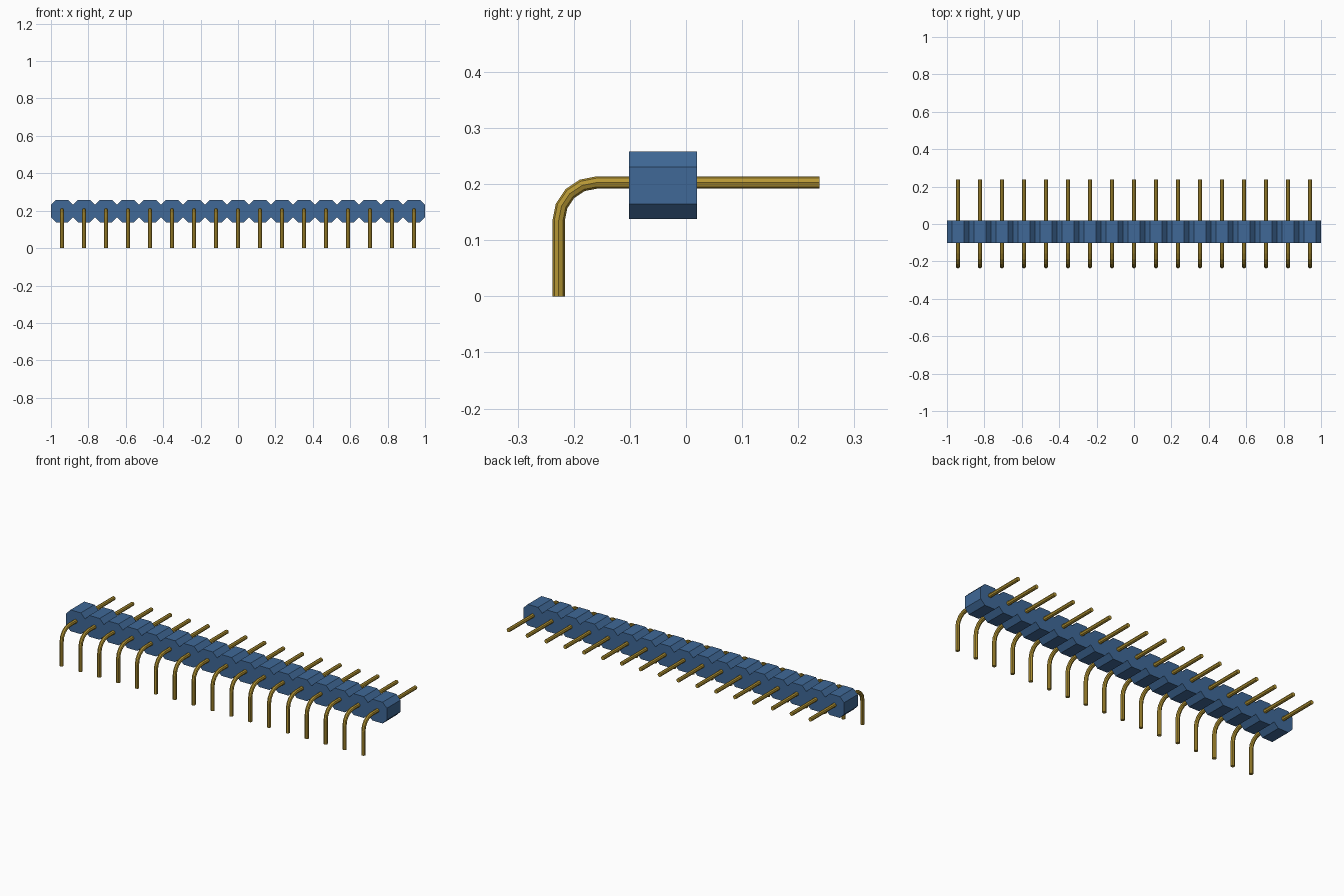
import bpy, bmesh
from math import sin, cos, pi
from mathutils import Vector

cube = bpy.data.objects.get("Cube")
if cube:
    bpy.data.objects.remove(cube, do_unlink=True)

COUNT = 17
PITCH = 2 / COUNT


def make_material(name, rgb):
    mat = bpy.data.materials.new(name)
    mat.use_nodes = True
    mat.diffuse_color = (*rgb, 1)
    mat.node_tree.nodes["Principled BSDF"].inputs["Base Color"].default_value = (*rgb, 1)
    return mat


def make_object(name, bm, mat):
    bmesh.ops.recalc_face_normals(bm, faces=bm.faces[:])
    mesh = bpy.data.meshes.new(name)
    bm.to_mesh(mesh)
    bm.free()
    mesh.materials.append(mat)
    obj = bpy.data.objects.new(name, mesh)
    bpy.context.collection.objects.link(obj)
    return obj


blue = make_material("blue plastic", (0.05, 0.14, 0.31))
gold = make_material("gold metal", (0.47, 0.31, 0.035))

# Housing: one scalloped strip, the octagon outline repeated along x
FRONT, BACK = -0.102, 0.02
MID, HALF_H, FLAT, SIDE = 0.198, 0.06, 0.032, 0.033
upper = [(-1, SIDE)]
for i in range(COUNT):
    cx = -1 + PITCH * (i + 0.5)
    upper += [(cx - FLAT, HALF_H), (cx + FLAT, HALF_H), (cx + PITCH / 2, SIDE)]
outline = upper + [(x, -h) for x, h in reversed(upper)]
bm = bmesh.new()
face = bm.faces.new([bm.verts.new((x, FRONT, MID + h)) for x, h in outline])
ext = bmesh.ops.extrude_face_region(bm, geom=[face])
moved = [v for v in ext["geom"] if isinstance(v, bmesh.types.BMVert)]
bmesh.ops.translate(bm, verts=moved, vec=(0, BACK - FRONT, 0))
bmesh.ops.triangulate(bm, faces=[f for f in bm.faces if len(f.verts) > 4])
make_object("housing", bm, blue)

# Pin: eight-sided rod swept along a right-angle path
RADIUS, BEND, SIDES, STEPS = 0.011, 0.068, 8, 4
PIN_Y, PIN_Z = -0.227, 0.203
stations = [(0.238, PIN_Z, 0)]
for k in range(STEPS + 1):
    a = pi / 2 * k / STEPS
    stations.append((PIN_Y + BEND * (1 - sin(a)), PIN_Z - BEND * (1 - cos(a)), a))
stations.append((PIN_Y, 0, pi / 2))

bm = bmesh.new()
rings = []
for y, z, a in stations:
    normal = Vector((0, -sin(a), cos(a)))
    ring = []
    for s in range(SIDES):
        t = 2 * pi * s / SIDES
        offset = Vector((cos(t), 0, 0)) + normal * sin(t)
        ring.append(bm.verts.new(Vector((0, y, z)) + offset * RADIUS))
    rings.append(ring)
for r0, r1 in zip(rings, rings[1:]):
    for s in range(SIDES):
        n = (s + 1) % SIDES
        bm.faces.new((r0[s], r0[n], r1[n], r1[s]))
bm.faces.new(rings[0])
bm.faces.new(rings[-1])
first = make_object("pin_1", bm, gold)
first.location.x = -1 + PITCH / 2

# Remaining pins share the same mesh
for i in range(1, COUNT):
    pin = bpy.data.objects.new(f"pin_{i + 1}", first.data)
    pin.location.x = -1 + PITCH * (i + 0.5)
    bpy.context.collection.objects.link(pin)
